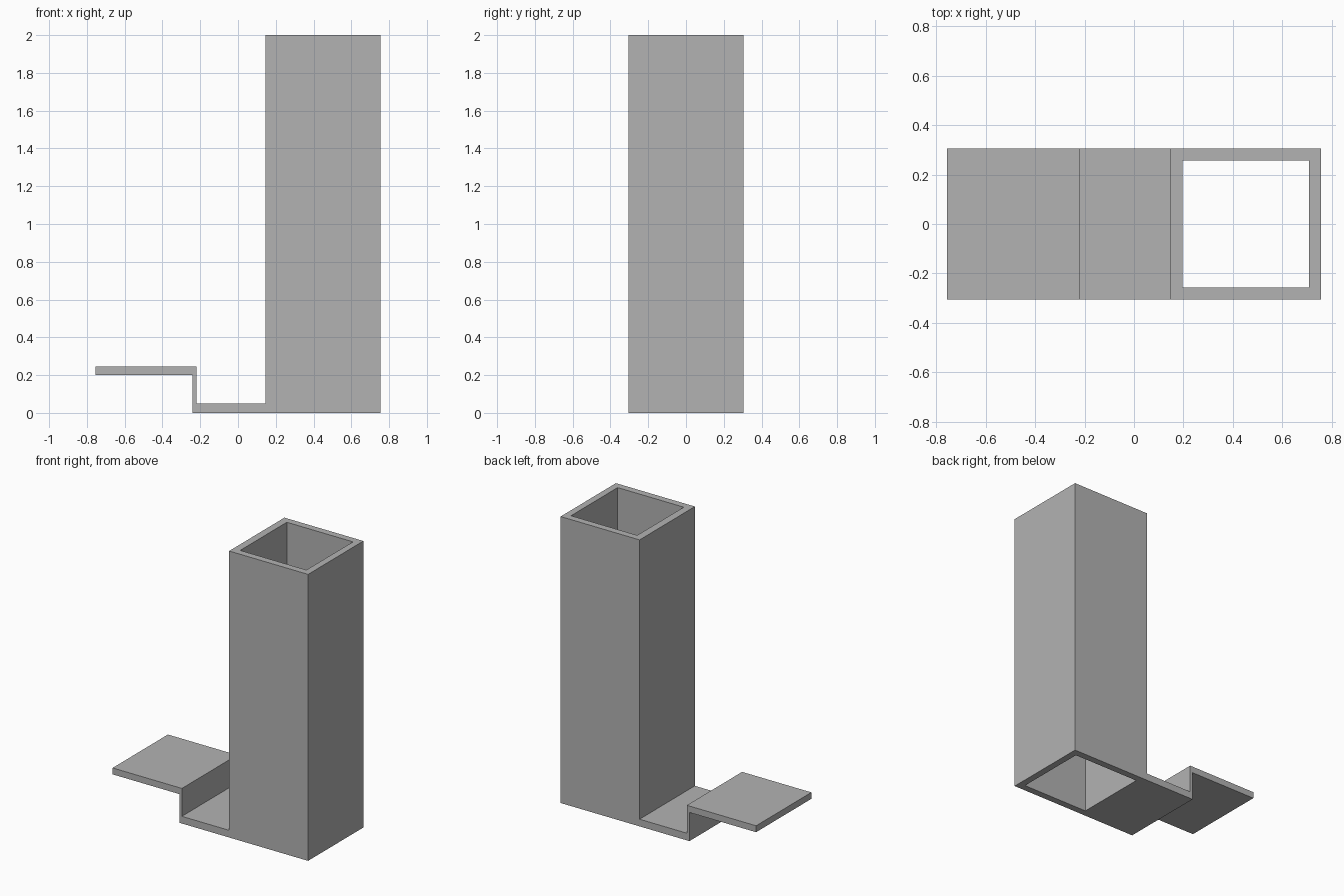
import bpy
import bmesh

if "Cube" in bpy.data.objects:
    bpy.data.objects.remove(bpy.data.objects["Cube"])

HALF_W = 0.305  # half depth of the whole body

grey = bpy.data.materials.new("plain grey")
grey.diffuse_color = (0.45, 0.45, 0.45, 1.0)
grey.use_nodes = True
grey.node_tree.nodes["Principled BSDF"].inputs["Base Color"].default_value = grey.diffuse_color


def extrude_profile(name, points, y0, y1):
    """Extrude an (x, z) outline along y into a closed solid."""
    bm = bmesh.new()
    face = bm.faces.new([bm.verts.new((x, y0, z)) for x, z in points])
    res = bmesh.ops.extrude_face_region(bm, geom=[face])
    verts = [g for g in res["geom"] if isinstance(g, bmesh.types.BMVert)]
    bmesh.ops.translate(bm, verts=verts, vec=(0, y1 - y0, 0))
    bmesh.ops.recalc_face_normals(bm, faces=bm.faces)
    mesh = bpy.data.meshes.new(name)
    bm.to_mesh(mesh)
    bm.free()
    mesh.materials.append(grey)
    obj = bpy.data.objects.new(name, mesh)
    bpy.context.collection.objects.link(obj)
    return obj


# Column with the stepped shelf running out from its foot
body = extrude_profile("column_with_step_shelf", [
    (-0.755, 0.20), (-0.24, 0.20), (-0.24, 0.0), (0.755, 0.0),
    (0.755, 2.0), (0.145, 2.0), (0.145, 0.05), (-0.22, 0.05),
    (-0.22, 0.245), (-0.755, 0.245),
], -HALF_W, HALF_W)

# Square shaft open at both ends
cutter = extrude_profile("shaft_cutter", [
    (0.197, -0.1), (0.708, -0.1), (0.708, 2.1), (0.197, 2.1),
], -0.257, 0.257)
cutter.hide_render = True

cut = body.modifiers.new("shaft", 'BOOLEAN')
cut.operation = 'DIFFERENCE'
cut.solver = 'EXACT'
cut.object = cutter

# Apply the cut and drop the helper
bpy.context.view_layer.objects.active = body
body.select_set(True)
bpy.ops.object.modifier_apply(modifier=cut.name)
bpy.data.objects.remove(cutter)
